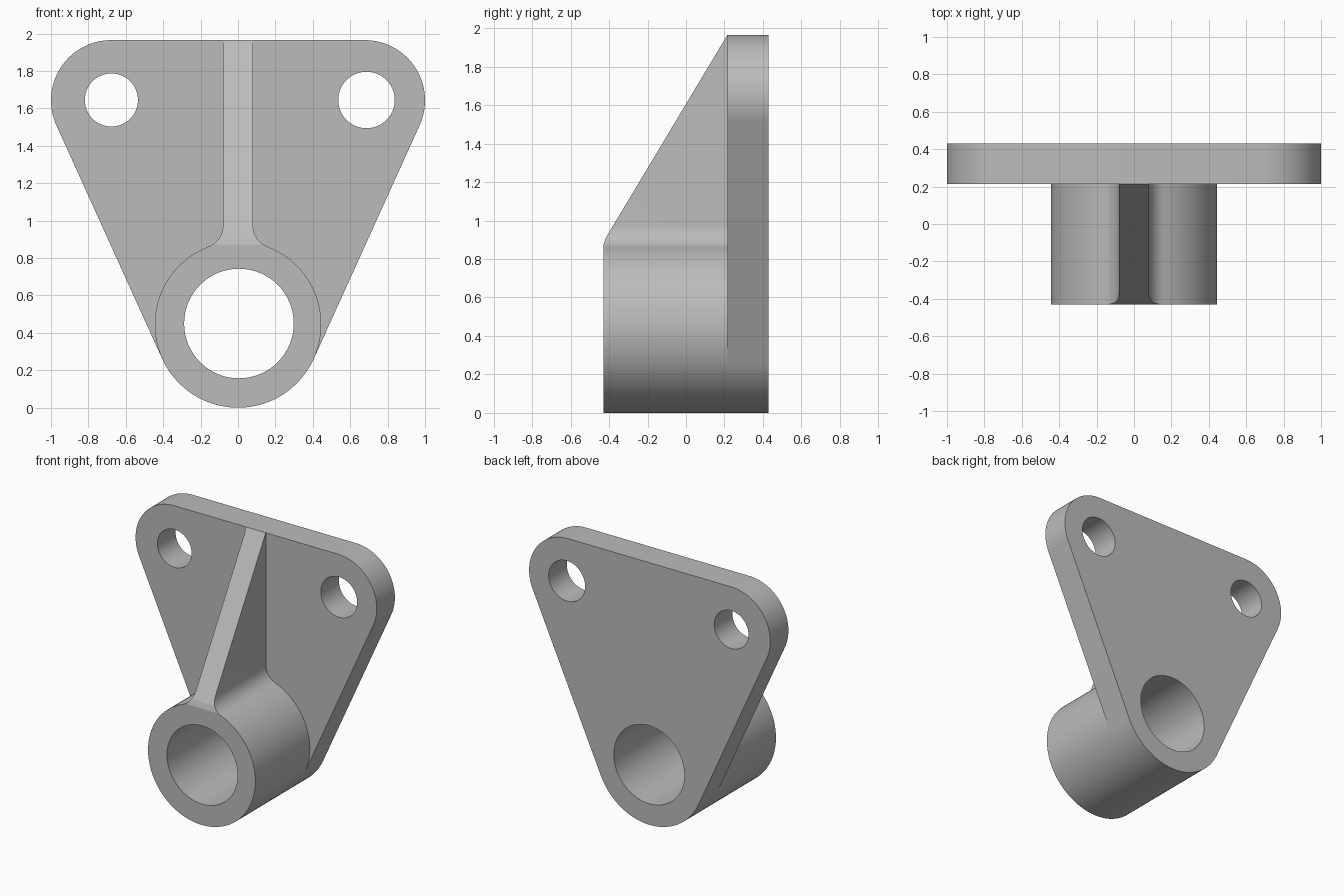
import bpy, bmesh, math
from mathutils import Vector

cube = bpy.data.objects.get("Cube")
if cube:
    bpy.data.objects.remove(cube, do_unlink=True)

FRONT, SEAT, BACK = -0.43, 0.215, 0.43      # depth of sleeve front, plate front, plate back
R, CZ = 0.445, 0.445                        # sleeve radius and height of its axis
EAR_R, EAR_X, EAR_Z = 0.322, 0.678, 1.643   # rounded upper corners
RIB, FILLET = 0.08, 0.12                    # rib half width, blend radius
TOP = EAR_Z + EAR_R

grey = bpy.data.materials.new("Light grey metal")
grey.use_nodes = True
colour = (0.5, 0.5, 0.5, 1)
grey.diffuse_color = colour
grey.node_tree.nodes["Principled BSDF"].inputs["Base Color"].default_value = colour


def arc(cx, cz, r, a, b, n):
    return [(cx + r * math.cos(a + (b - a) * i / n),
             cz + r * math.sin(a + (b - a) * i / n)) for i in range(n + 1)]


def mirrored(half):
    """Close a right-hand outline with its mirror image."""
    return half + [(-x, z) for x, z in reversed(half)]


def extrude(name, outline, y0, y1, planes=()):
    """Solid from an x-z outline, optionally trimmed by planes."""
    bm = bmesh.new()
    face = bm.faces.new([bm.verts.new((x, y0, z)) for x, z in outline])
    out = bmesh.ops.extrude_face_region(bm, geom=[face])
    moved = [v for v in out["geom"] if isinstance(v, bmesh.types.BMVert)]
    bmesh.ops.translate(bm, verts=moved, vec=(0, y1 - y0, 0))
    for co, no in planes:
        bmesh.ops.bisect_plane(bm, geom=bm.verts[:] + bm.edges[:] + bm.faces[:],
                               plane_co=co, plane_no=no, clear_outer=True)
        bmesh.ops.holes_fill(bm, edges=[e for e in bm.edges if e.is_boundary])
    bmesh.ops.recalc_face_normals(bm, faces=bm.faces)
    mesh = bpy.data.meshes.new(name)
    bm.to_mesh(mesh)
    bm.free()
    mesh.materials.append(grey)
    obj = bpy.data.objects.new(name, mesh)
    bpy.context.collection.objects.link(obj)
    return obj


def combine(target, tool, operation):
    mod = target.modifiers.new(operation, 'BOOLEAN')
    mod.operation, mod.solver, mod.object = operation, 'EXACT', tool
    bpy.context.view_layer.objects.active = target
    bpy.ops.object.modifier_apply(modifier=mod.name)
    bpy.data.objects.remove(tool, do_unlink=True)


# Shared lower arc, up to where the straight plate sides leave it
dx, dz = EAR_X, EAR_Z - CZ
side = math.atan2(dz, dx) - math.acos((R - EAR_R) / math.hypot(dx, dz))
lower = arc(0, CZ, R, -math.pi / 2, side, 24)

# Mounting plate: rounded triangle
ear = arc(EAR_X, EAR_Z, EAR_R, side, math.pi / 2, 32)
plate = extrude("mounting_bracket", mirrored(lower + ear)[:-1], SEAT, BACK)

# Sleeve and rib: keyhole outline with blended neck, trimmed to a slope
fx = RIB + FILLET
fz = CZ + math.sqrt((R + FILLET) ** 2 - fx ** 2)
meet = math.atan2(fz - CZ, fx)
upper = arc(0, CZ, R, side, meet, 24)[1:]
blend = arc(fx, fz, FILLET, meet + math.pi, math.pi, 10)[1:]
if blend[-1][1] < fz - 0.001:
    blend.append((RIB, fz))
keyhole = mirrored(lower + upper + blend + [(RIB, TOP + 0.1)])[:-1]
slope = (Vector((0, SEAT, TOP)), Vector((0, -1.035, 0.62)))
nose = (Vector((0, -0.41, 0.93)), Vector((0, -0.06, 0.02)))
sleeve = extrude("sleeve_and_rib", keyhole, FRONT, SEAT, (slope, nose))
combine(plate, sleeve, 'UNION')

# Main bore and the two bolt holes
for x, z, r in ((0.005, 0.45, 0.293), (-0.677, 1.645, 0.142), (0.687, 1.645, 0.151)):
    cutter = extrude("bore", arc(x, z, r, 0, 2 * math.pi, 64)[:-1], FRONT - 0.1, BACK + 0.1)
    combine(plate, cutter, 'DIFFERENCE')

bpy.ops.object.select_all(action='DESELECT')
plate.select_set(True)
bpy.context.view_layer.objects.active = plate
bpy.ops.object.shade_smooth_by_angle(angle=math.radians(30))
